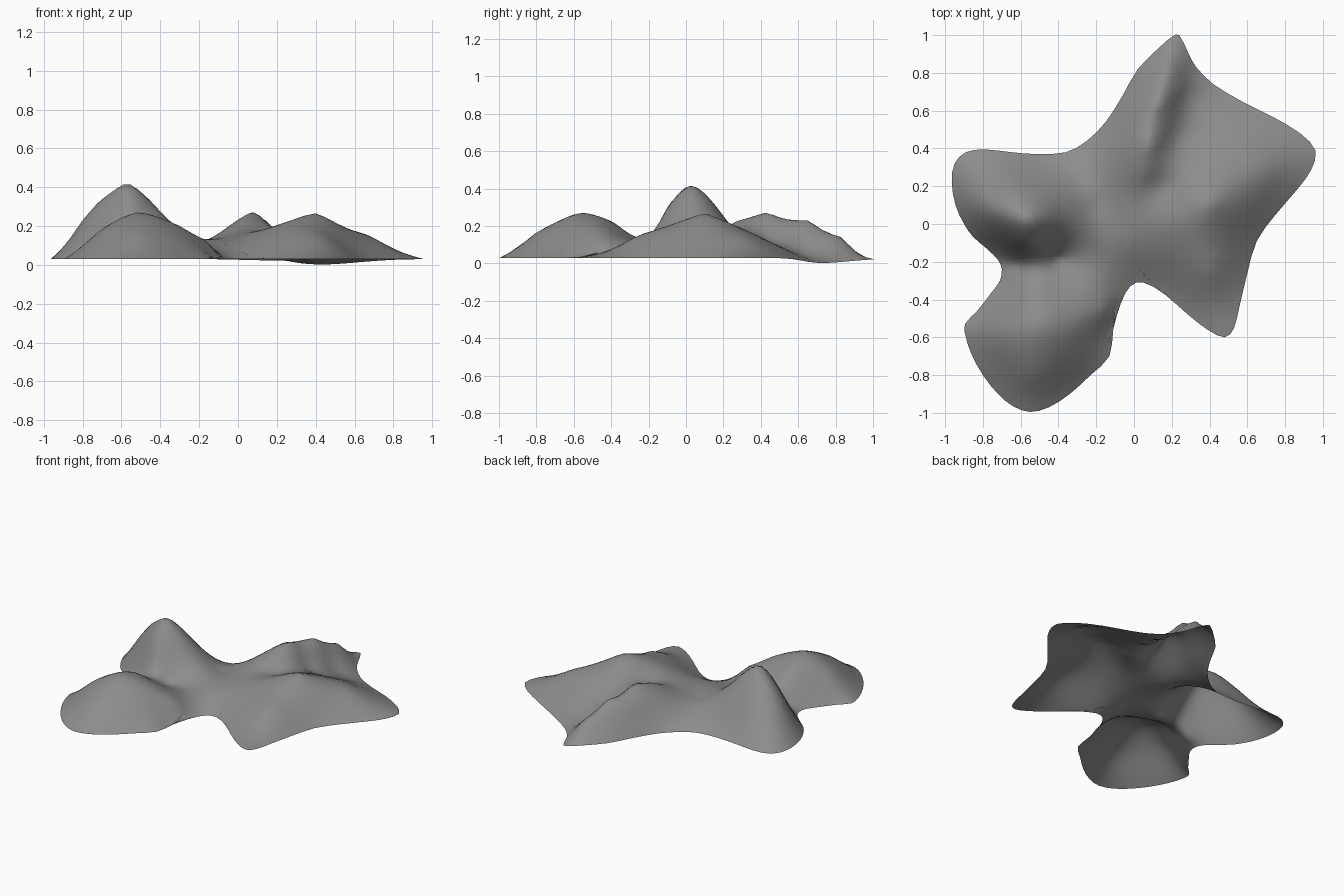
import bpy, bmesh, math
from mathutils import Vector

if "Cube" in bpy.data.objects:
    bpy.data.objects.remove(bpy.data.objects["Cube"])

# Plan outline of the draped sheet, clockwise from the rear tip
OUTLINE = [
    (0.24, 1.0), (0.29, 0.90), (0.33, 0.83), (0.42, 0.74), (0.57, 0.65), (0.73, 0.57),
    (0.88, 0.48), (0.96, 0.39), (0.94, 0.29), (0.87, 0.19), (0.75, 0.05), (0.65, -0.09),
    (0.60, -0.26), (0.56, -0.43), (0.53, -0.55), (0.48, -0.60), (0.39, -0.56), (0.28, -0.475),
    (0.16, -0.37), (0.05, -0.31), (-0.02, -0.33), (-0.07, -0.42), (-0.11, -0.56), (-0.13, -0.70),
    (-0.23, -0.80), (-0.34, -0.90), (-0.45, -0.97), (-0.55, -0.995), (-0.64, -0.965), (-0.72, -0.90),
    (-0.80, -0.80), (-0.86, -0.69), (-0.89, -0.60), (-0.895, -0.53), (-0.83, -0.46), (-0.76, -0.37),
    (-0.71, -0.30), (-0.70, -0.24), (-0.72, -0.19), (-0.78, -0.13), (-0.85, -0.07), (-0.90, 0.0),
    (-0.945, 0.10), (-0.965, 0.22), (-0.95, 0.32), (-0.89, 0.38), (-0.79, 0.395), (-0.65, 0.38),
    (-0.51, 0.37), (-0.36, 0.38), (-0.25, 0.44), (-0.15, 0.54), (-0.06, 0.68), (0.02, 0.82),
    (0.14, 0.94), (0.20, 0.99)]

# Heights at the summits, along ridges and in valleys
LEFT_PEAK = [(-.57, .02, .42), (-.72, .06, .32), (-.80, .10, .23), (-.87, .14, .13),
             (-.45, .03, .33), (-.31, 0, .19), (-.57, .17, .29), (-.57, .27, .15),
             (-.75, .25, .17), (-.57, -.10, .30), (-.50, -.14, .21)]
FRONT_PEAK = [(-.52, -.56, .27), (-.72, -.56, .17), (-.30, -.52, .20), (-.16, -.45, .12),
              (-.54, -.80, .165), (-.55, -.38, .21), (-.60, -.28, .11), (-.35, -.35, .16),
              (-.70, -.75, .12), (-.33, -.73, .13)]
RIGHT_PEAK = [(.40, .10, .265), (.68, .28, .15), (.42, -.25, .15), (.20, .03, .205),
              (.05, -.03, .155), (.45, .40, .14), (.45, .55, .07)]
BACK_PEAK = [(.09, .43, .27), (.14, .65, .23), (.19, .83, .14), (.05, .27, .225),
             (-.10, .35, .16), (0, .60, .165)]
VALLEYS = [(-.62, -.21, .07), (-.40, -.18, .10), (-.25, -.17, .11), (-.10, -.12, .12),
           (-.20, .10, .125), (-.28, .25, .10), (.22, .45, .13), (.28, .65, .06),
           (.15, .20, .165)]


def edge_z(x, y):
    """The rim is level except for a dip at the rear right."""
    d2 = (x - 0.43) ** 2 + (y - 0.73) ** 2
    return 0.03 - 0.028 * math.exp(-d2 / 0.09)


def kernel(dx, dy):
    return (dx * dx + dy * dy) ** 0.75


def solve(m, b):
    """Gaussian elimination with pivoting."""
    n = len(b)
    a = [row[:] + [v] for row, v in zip(m, b)]
    for i in range(n):
        p = max(range(i, n), key=lambda r: abs(a[r][i]))
        a[i], a[p] = a[p], a[i]
        for r in range(i + 1, n):
            f = a[r][i] / a[i][i]
            if f:
                for c in range(i, n + 1):
                    a[r][c] -= f * a[i][c]
    x = [0.0] * n
    for i in reversed(range(n)):
        x[i] = (a[i][n] - sum(a[i][c] * x[c] for c in range(i + 1, n))) / a[i][i]
    return x


# Fit a smooth membrane through rim and heights
pts = LEFT_PEAK + FRONT_PEAK + RIGHT_PEAK + BACK_PEAK + VALLEYS
pts += [(x, y, edge_z(x, y)) for x, y in OUTLINE]
n = len(pts)
mat = [[kernel(p[0] - q[0], p[1] - q[1]) for q in pts] + [1, p[0], p[1]] for p in pts]
mat += [[1.0] * n + [0] * 3, [p[0] for p in pts] + [0] * 3, [p[1] for p in pts] + [0] * 3]
w = solve(mat, [p[2] for p in pts] + [0, 0, 0])


def height(x, y):
    return (w[n] + w[n + 1] * x + w[n + 2] * y
            + sum(w[i] * kernel(x - p[0], y - p[1]) for i, p in enumerate(pts)))


# Rim with a rounded midpoint between neighbouring outline points
rim = []
k = len(OUTLINE)
for i in range(k):
    a, b, c, d = (Vector(OUTLINE[(i + j) % k]) for j in (-1, 0, 1, 2))
    rim += [b, (9 * (b + c) - a - d) / 16]

# Sheet: rings growing from the middle out to the rim
RINGS = 26
centre = Vector((-0.08, -0.15))
bm = bmesh.new()
mid = bm.verts.new((centre.x, centre.y, height(*centre)))
rings = []
for r in range(1, RINGS + 1):
    ring = []
    for p in rim:
        q = centre.lerp(p, r / RINGS)
        z = edge_z(*q) if r == RINGS else height(*q)
        ring.append(bm.verts.new((q.x, q.y, z)))
    rings.append(ring)
m = len(rim)
for i in range(m):
    j = (i + 1) % m
    bm.faces.new((mid, rings[0][j], rings[0][i]))
    for inner, outer in zip(rings, rings[1:]):
        bm.faces.new((inner[i], inner[j], outer[j], outer[i]))
for f in bm.faces:
    f.normal_update()
    if f.normal.z < 0:
        f.normal_flip()
    f.smooth = True

mesh = bpy.data.meshes.new("draped_sheet")
bm.to_mesh(mesh)
bm.free()
grey = bpy.data.materials.new("mid grey")
grey.diffuse_color = (0.27, 0.265, 0.26, 1)
grey.use_nodes = True
grey.node_tree.nodes["Principled BSDF"].inputs["Base Color"].default_value = grey.diffuse_color
mesh.materials.append(grey)
sheet = bpy.data.objects.new("draped_sheet", mesh)
bpy.context.collection.objects.link(sheet)
